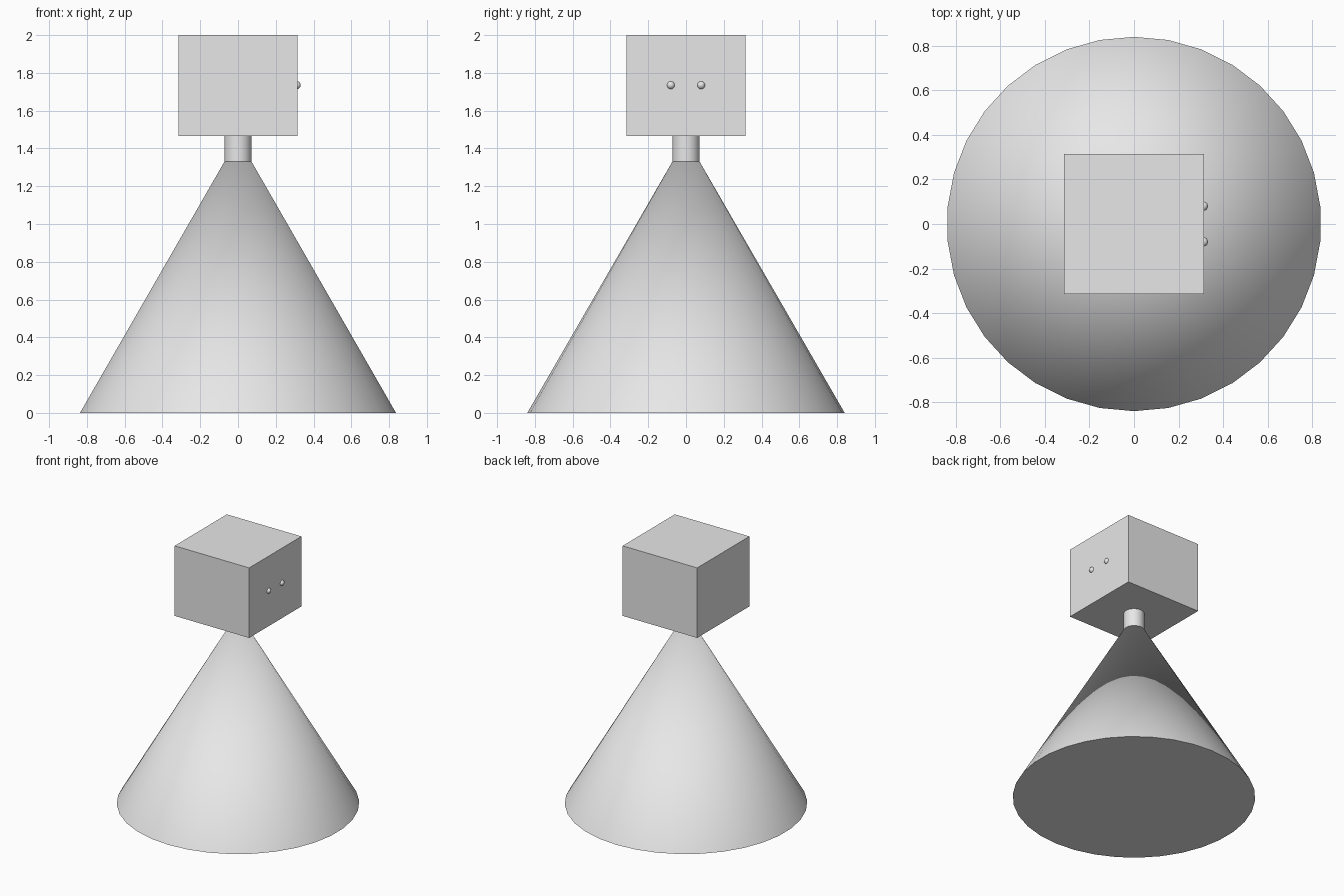
import bpy
from math import radians, pi

cube = bpy.data.objects.get("Cube")
if cube:
    bpy.data.objects.remove(cube, do_unlink=True)

# One plain grey for everything
grey = bpy.data.materials.new("light_grey")
grey.use_nodes = True
grey.diffuse_color = (0.8, 0.8, 0.8, 1)
grey.node_tree.nodes["Principled BSDF"].inputs["Base Color"].default_value = (0.8, 0.8, 0.8, 1)


def finish(name, smooth=True):
    obj = bpy.context.object
    obj.name = name
    obj.data.materials.append(grey)
    if smooth:
        bpy.ops.object.shade_smooth_by_angle(angle=radians(30))
    return obj


SIDES = 34
BODY_TOP = 1.455
NECK_BOTTOM, HEAD_BOTTOM, HEAD_TOP = 1.3, 1.465, 2.0
HEAD_HALF = 0.315

# Cone body, running to a point inside the neck
bpy.ops.mesh.primitive_cone_add(vertices=SIDES, radius1=0.84, radius2=0,
                                depth=BODY_TOP, location=(0, 0, BODY_TOP / 2))
finish("body")

# Short round neck
bpy.ops.mesh.primitive_cylinder_add(vertices=SIDES, radius=0.072,
                                    depth=HEAD_BOTTOM - NECK_BOTTOM + 0.01,
                                    location=(0, 0, (HEAD_BOTTOM + NECK_BOTTOM + 0.01) / 2))
finish("neck")

# Box head
bpy.ops.mesh.primitive_cube_add(size=1, location=(0, 0, (HEAD_BOTTOM + HEAD_TOP) / 2))
head = finish("head", smooth=False)
head.scale = (2 * HEAD_HALF, 2 * HEAD_HALF, HEAD_TOP - HEAD_BOTTOM)

# Two small bead eyes on the +x face
for side, y in (("left", 0.08), ("right", -0.08)):
    bpy.ops.mesh.primitive_uv_sphere_add(segments=24, ring_count=12, radius=0.021,
                                         location=(HEAD_HALF - 0.004, y, 1.735),
                                         rotation=(0, pi / 2, 0))
    finish(side + "_eye")
